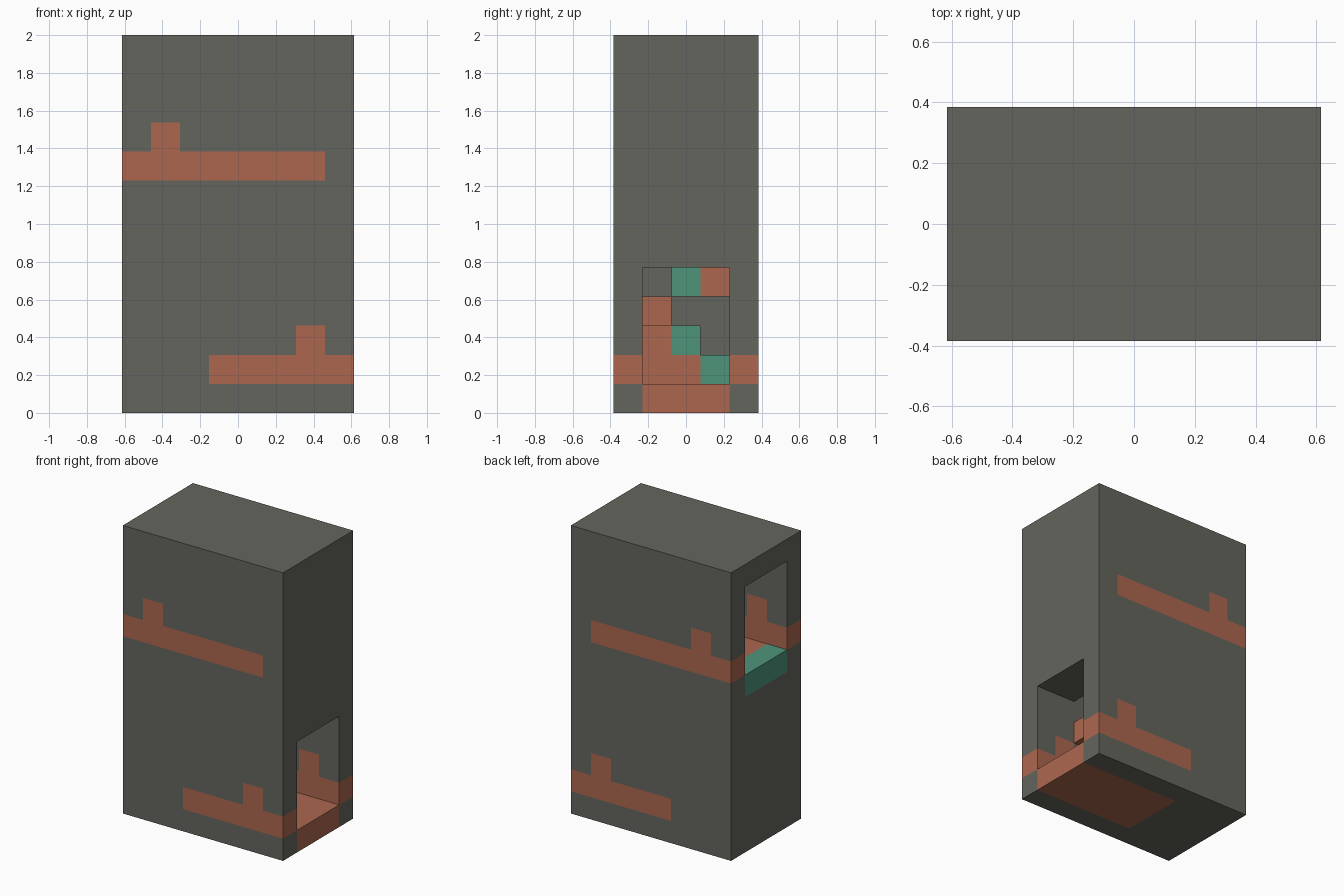
import bpy, bmesh
from mathutils import Vector

cube = bpy.data.objects.get("Cube")
if cube:
    bpy.data.objects.remove(cube, do_unlink=True)

U = 2 / 13  # one block; all sizes below are in blocks


def material(name, color):
    m = bpy.data.materials.new(name)
    m.use_nodes = True
    m.diffuse_color = (*color, 1)
    bsdf = next(n for n in m.node_tree.nodes if n.type == 'BSDF_PRINCIPLED')
    bsdf.inputs["Base Color"].default_value = (*color, 1)
    return m


STONE = material("grey stone", (0.13, 0.13, 0.112))
BRICK = material("orange brick", (0.413, 0.136, 0.078))
STEP = material("teal step", (0.076, 0.296, 0.195))


def block(name, lo, hi, mats, cuts=(), rule=None):
    """Box between two corners, optionally cut by planes and coloured by a rule."""
    lo, hi = Vector(lo), Vector(hi)
    bm = bmesh.new()
    bmesh.ops.create_cube(bm, size=1)
    for v in bm.verts:
        v.co = Vector([(v.co[i] + 0.5) * (hi[i] - lo[i]) + lo[i] for i in range(3)])
    for axis, values in cuts:
        normal = Vector([float(i == axis) for i in range(3)])
        for value in values:
            bmesh.ops.bisect_plane(bm, geom=bm.verts[:] + bm.edges[:] + bm.faces[:],
                                   plane_co=normal * value, plane_no=normal)
    if rule:
        for f in bm.faces:
            f.material_index = int(rule(f.calc_center_median()))
    bmesh.ops.scale(bm, vec=(U, U, U), verts=bm.verts)
    mesh = bpy.data.meshes.new(name)
    bm.to_mesh(mesh)
    bm.free()
    for m in mats:
        mesh.materials.append(m)
    obj = bpy.data.objects.new(name, mesh)
    bpy.context.collection.objects.link(obj)
    return obj


def in_band(c):
    """Brick courses level with each doorway, each with one raised brick."""
    lower = (1 < c.z < 2 and c.x > -1) or (2 < c.z < 3 and 2 < c.x < 3)
    upper = (8 < c.z < 9 and c.x < 3) or (9 < c.z < 10 and -3 < c.x < -2)
    return lower or upper


# Long walls with brick courses running right through them
cuts = ((0, (-3, -2, -1, 2, 3)), (2, (1, 2, 3, 8, 9, 10)))
for name, y in (("front_wall", -2.5), ("back_wall", 1.5)):
    block(name, (-4, y, 0), (4, y + 1, 13), (STONE, BRICK), cuts, in_band)

# End walls and roof, leaving a doorway in each end
block("left_end_wall", (2, -1.5, 5), (4, 1.5, 13), [STONE])
block("right_end_wall", (-4, -1.5, 0), (-3, 1.5, 7), [STONE])
block("roof", (-4, -1.5, 12), (2, 1.5, 13), [STONE])

# Floors
block("lower_floor", (-1, -1.5, 0), (4, 1.5, 1), [BRICK])
block("stair_base", (-3, -1.5, 0), (-1, 1.5, 1), [STONE])
block("upper_floor", (-3, -1.5, 7), (-1, 1.5, 8), [BRICK])
block("upper_door_sill", (-4, -1.5, 7), (-3, 1.5, 8), [STEP])

# First flight, rising to a landing along the front wall
block("step_1", (-3, 0.5, 1), (-1, 1.5, 2), [STEP])
block("step_2", (-3, -0.5, 2), (-1, 0.5, 3), [STEP])
block("step_2_support", (-3, -0.5, 1), (-1, 0.5, 2), [BRICK])
block("landing_support", (-3, -1.5, 1), (-1, -0.5, 3), [BRICK])
block("middle_landing", (-3, -1.5, 3), (2, -0.5, 4), [BRICK])

# Second flight, turning back to the upper floor
block("step_3", (0, -0.5, 4), (2, 0.5, 5), [STEP])
block("upper_landing", (0, 0.5, 4), (2, 1.5, 6), [BRICK])
block("step_4", (-1, 0.5, 6), (0, 1.5, 7), [STEP])
